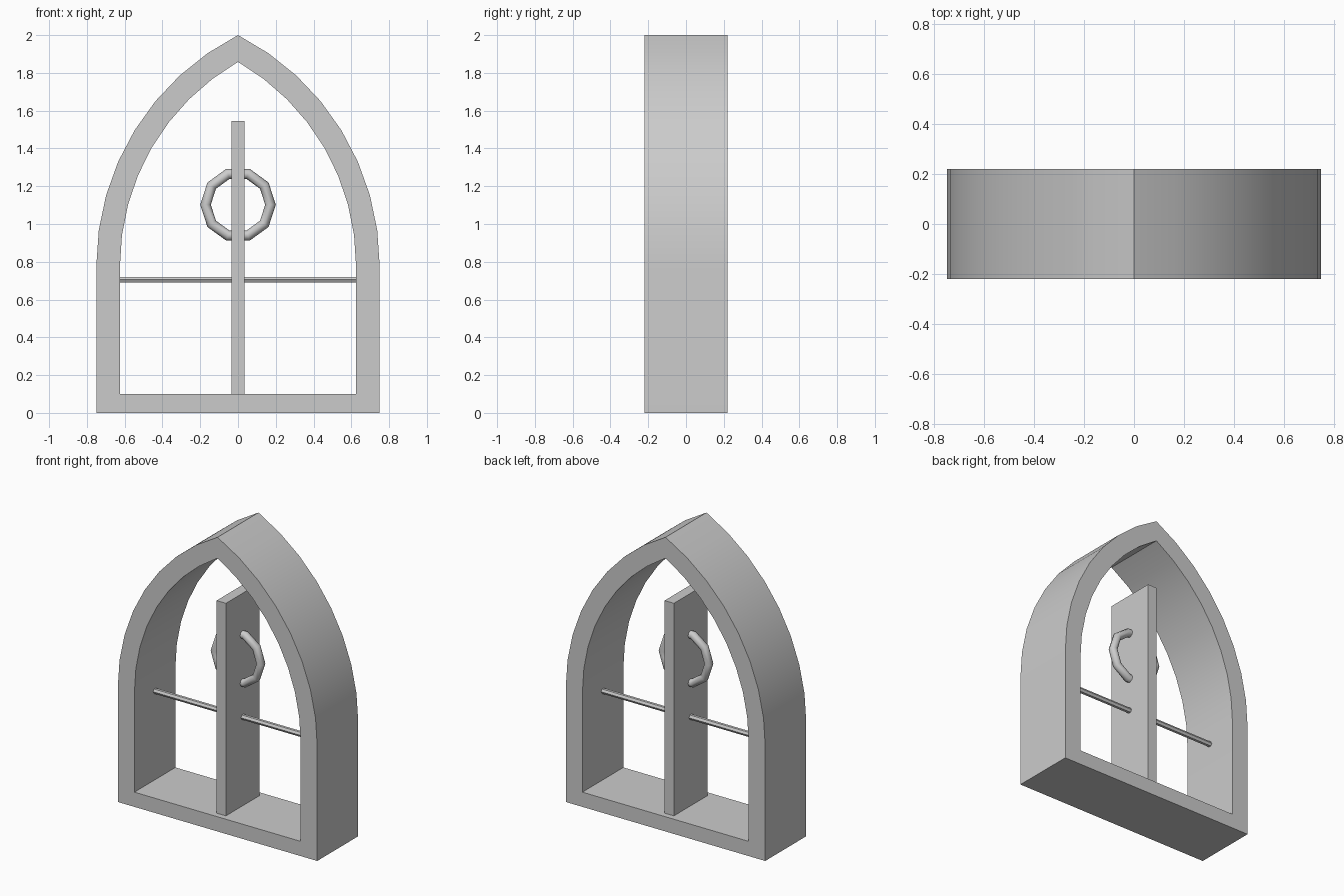
import bpy, bmesh, math

if "Cube" in bpy.data.objects:
    bpy.data.objects.remove(bpy.data.objects["Cube"])

SPRING = 0.78          # height where the arch starts
HALF_W, APEX = 0.75, 2.0
THICK, BASE, DEPTH = 0.125, 0.10, 0.22
STEPS = 8


def smooth(obj, angle):
    bpy.ops.object.select_all(action='DESELECT')
    obj.select_set(True)
    bpy.context.view_layer.objects.active = obj
    bpy.ops.object.shade_smooth_by_angle(angle=math.radians(angle))


def arch_loop(inset, bottom):
    """Closed outline of a pointed arch, inset from the outer shape."""
    rise = APEX - SPRING
    c = (rise ** 2 - HALF_W ** 2) / (2 * HALF_W)   # arc centre offset
    r = HALF_W + c - inset
    end = math.acos(c / r)
    right = [(HALF_W - inset, bottom)]
    for i in range(STEPS + 1):
        a = end * i / STEPS
        right.append((r * math.cos(a) - c, SPRING + r * math.sin(a)))
    left = [(-x, z) for x, z in reversed(right[:-1])]
    return right + left


# Pointed arch frame with sill
bm = bmesh.new()
loops = [[bm.verts.new((x, y, z)) for x, z in arch_loop(inset, bottom)]
         for inset, bottom, y in ((0, 0, -DEPTH), (0, 0, DEPTH),
                                  (THICK, BASE, DEPTH), (THICK, BASE, -DEPTH))]
for k in range(4):
    a, b = loops[k], loops[(k + 1) % 4]
    for i in range(len(a)):
        j = (i + 1) % len(a)
        bm.faces.new((a[i], a[j], b[j], b[i]))
bmesh.ops.recalc_face_normals(bm, faces=bm.faces)
mesh = bpy.data.meshes.new("arch_frame")
bm.to_mesh(mesh)
bm.free()
frame = bpy.data.objects.new("arch_frame", mesh)
bpy.context.collection.objects.link(frame)
smooth(frame, 30)

# Upright centre board
bpy.ops.mesh.primitive_cube_add(size=1, location=(0, 0, (BASE + 1.545) / 2))
board = bpy.context.object
board.name = "centre_board"
board.scale = (0.07, 0.36, 1.545 - BASE)
bpy.ops.object.transform_apply(location=False, rotation=False, scale=True)

# Thin six-sided cross rail from jamb to jamb
bpy.ops.mesh.primitive_cylinder_add(vertices=6, radius=0.018, depth=1.26,
                                    location=(0, 0, 0.705),
                                    rotation=(0, math.pi / 2, 0))
bpy.context.object.name = "cross_rail"

# Ten-sided ring passing through the board
bpy.ops.mesh.primitive_torus_add(major_segments=10, minor_segments=8,
                                 major_radius=0.172, minor_radius=0.028,
                                 location=(0, 0, 1.102),
                                 rotation=(math.pi / 2, 0, 0))
ring = bpy.context.object
ring.name = "ring"
smooth(ring, 60)
